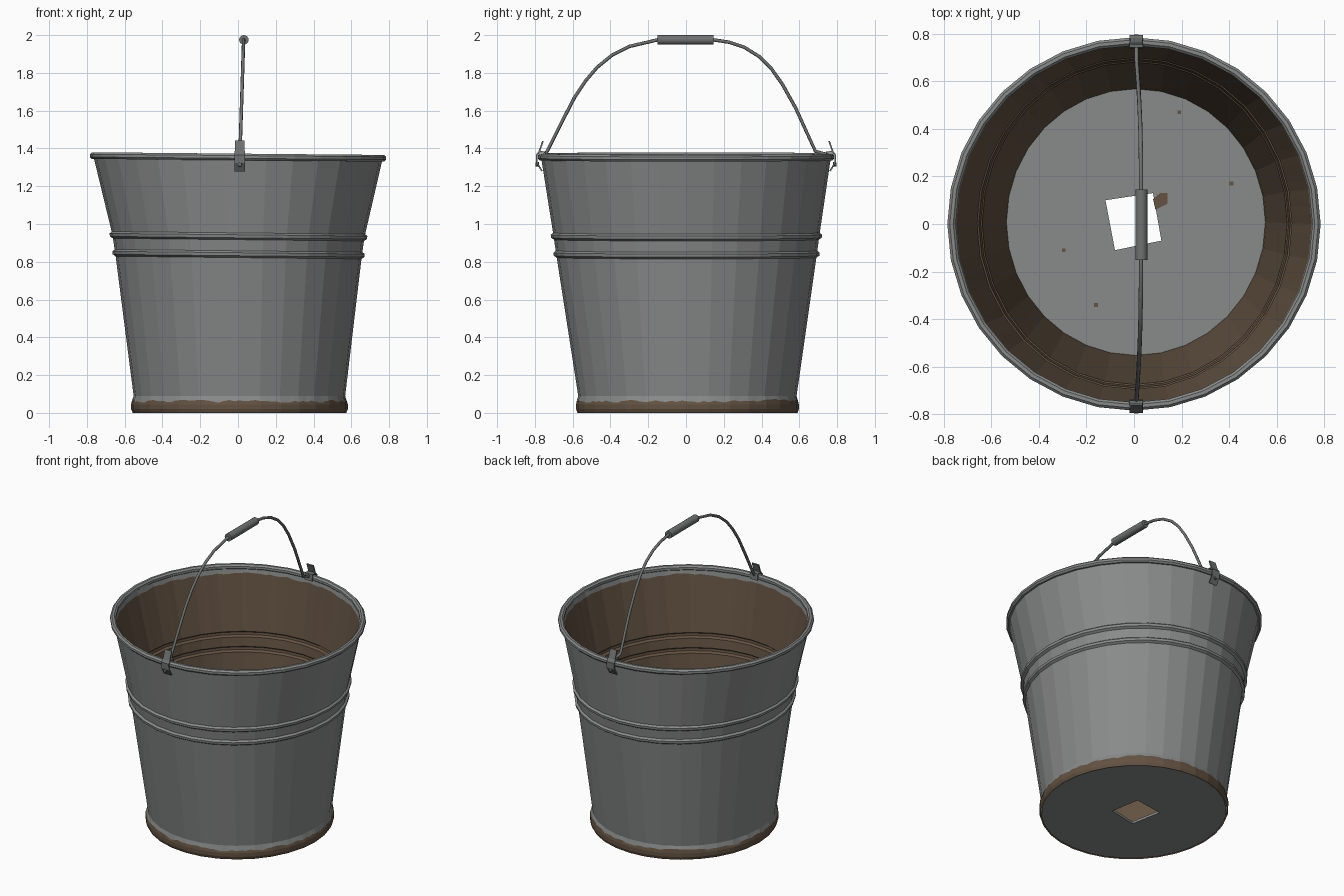
import bpy, bmesh, math, random
from mathutils import Vector, Matrix

if "Cube" in bpy.data.objects:
    bpy.data.objects.remove(bpy.data.objects["Cube"])
random.seed(4)

def mat(name, c):
    m = bpy.data.materials.new(name)
    m.diffuse_color = (*c, 1)
    m.use_nodes = True
    m.node_tree.nodes["Principled BSDF"].inputs["Base Color"].default_value = m.diffuse_color
    return m

GREY = mat("galvanised_grey", (.25, .26, .255))
RUST = mat("rust_brown", (.125, .085, .055))
DARK = mat("dark_metal", (.16, .165, .165))

def finish(name, bm, mats, recalc=True):
    if recalc:
        bmesh.ops.recalc_face_normals(bm, faces=bm.faces)
    me = bpy.data.meshes.new(name)
    bm.to_mesh(me)
    bm.free()
    for m in mats:
        me.materials.append(m)
    ob = bpy.data.objects.new(name, me)
    bpy.context.collection.objects.link(ob)
    return ob

SIDES, SUB = 32, 4
N = SIDES * SUB

def gon(i):
    """Point on a unit 32-gon whose sides are split in four."""
    k, f = divmod(i % N, SUB)
    a, b = 2 * math.pi * k / SIDES, 2 * math.pi * (k + 1) / SIDES
    f /= SUB
    return (math.cos(a) * (1 - f) + math.cos(b) * f, math.sin(a) * (1 - f) + math.sin(b) * f)

def lathe(name, rows, bands, mats, closed=False):
    """rows: (z, rx, ry, jag amount); bands: material index of each strip."""
    bm = bmesh.new()
    rings = []
    for z, rx, ry, jag in rows:
        ring, h = [], 0
        for i in range(N):
            x, y = gon(i)
            h = h * .6 + random.uniform(-jag, jag) * .8
            zz = z + h - (.007 * x if z > .8 else 0)
            off = .008 * max(0, 1 - z / 1.3)
            ring.append(bm.verts.new((rx * x + off, ry * y + off, zz)))
        rings.append(ring)
    pairs = list(zip(rings, rings[1:] + rings[:1])) if closed else list(zip(rings, rings[1:]))
    for s, (a, b) in enumerate(pairs):
        for i in range(N):
            j = (i + 1) % N
            bm.faces.new((a[i], a[j], b[j], b[i])).material_index = bands[s]
    return finish(name, bm, mats, recalc=closed)

# bucket wall: outside going up, inside going down, with two pressed beads
KEYS = [(.0, .565, .583), (.02, .574, .59), (.045, .574, .59), (.09, .56, .578),
        (.84, .653, .69), (.94, .668, .704), (1.345, .764, .766)]

def radii(z):
    for (z0, a0, b0), (z1, a1, b1) in zip(KEYS, KEYS[1:]):
        if z <= z1:
            f = (z - z0) / (z1 - z0)
            return a0 + (a1 - a0) * f, b0 + (b1 - b0) * f

def row(z, inset=0, jag=0):
    rx, ry = radii(z)
    return (z, rx - inset, ry - inset, jag)

def bead(zc, inset):
    return [row(zc - .018, inset), row(zc - .008, inset - .014),
            row(zc + .008, inset - .014), row(zc + .018, inset)]

outer = [row(0), row(.02), row(.045), row(.062, 0, .008), row(.09)]
outer += bead(.84, 0) + bead(.935, 0) + [row(1.345)]
inner = [row(1.345, .01), row(1.315, .01, .008)] + bead(.935, .01)[::-1] + bead(.84, .01)[::-1]
inner += [row(.09, .01), row(.02, .03)]
bands = [1, 1, 1] + [0] * (len(outer) - 3) + [0] + [1] * (len(inner) - 2)
lathe("bucket_wall", outer + inner, bands, [GREY, RUST])

# rolled rim
rim = []
for k in range(8):
    t = 2 * math.pi * (k + .5) / 8
    r = .767 + .019 * math.cos(t)
    rim.append((1.355 + .019 * math.sin(t), r, r, 0))
lathe("rolled_rim", rim, [0] * 8, [GREY], closed=True)

# floor plate with a square hole, corners shared out over the 32 sides
corners = [Vector(c) for c in ((.115, -.07), (.08, .13), (-.12, .1), (-.08, -.11))]
bm = bmesh.new()
loops = []
for z in (.004, .02):
    out, hole = [], []
    for k in range(SIDES):
        a = 2 * math.pi * (k - 3) / SIDES
        out.append(bm.verts.new((.56 * math.cos(a) + .008, .577 * math.sin(a) + .008, z)))
        s, f = divmod(k, 8)
        p = corners[s].lerp(corners[(s + 1) % 4], f / 8)
        hole.append(bm.verts.new((p.x, p.y, z)))
    loops += [out, hole]
for a, b in ((0, 1), (2, 3), (0, 2), (1, 3)):
    for i in range(SIDES):
        j = (i + 1) % SIDES
        bm.faces.new((loops[a][i], loops[a][j], loops[b][j], loops[b][i]))
finish("floor_plate", bm, [GREY])

# rust flake beside the hole and tiny pits
def plate(name, pts, z):
    bm = bmesh.new()
    f = bm.faces.new([bm.verts.new((x, y, z)) for x, y in pts])
    top = bmesh.ops.extrude_face_region(bm, geom=[f])
    bmesh.ops.translate(bm, vec=(0, 0, .004), verts=[v for v in top['geom'] if isinstance(v, bmesh.types.BMVert)])
    finish(name, bm, [RUST])

plate("rust_flake", [(.09, .06), (.14, .085), (.14, .13), (.11, .13), (.08, .105)], .02)
for x, y in ((.19, .47), (.41, .17), (-.295, -.11), (-.16, -.34)):
    plate("rust_pit", [(x - .008, y - .008), (x + .008, y - .008), (x + .008, y + .008), (x - .008, y + .008)], .02)

# handle brackets: bent straps over the rim, with an upright tab and a rivet
def strap(name, path, half, side):
    bm = bmesh.new()
    rows = []
    for k, p in enumerate(path):
        a, b = Vector(path[max(k - 1, 0)]), Vector(path[min(k + 1, len(path) - 1)])
        d = (b - a).normalized()
        n = Vector((d.y, -d.x)) * .004
        rows.append([bm.verts.new((.01 + sx * half, side * (p[0] + s * n.x), p[1] + s * n.y))
                     for sx, s in ((-1, -1), (1, -1), (1, 1), (-1, 1))])
    for a, b in zip(rows, rows[1:]):
        for i in range(4):
            bm.faces.new((a[i], a[(i + 1) % 4], b[(i + 1) % 4], b[i]))
    bm.faces.new(rows[0])
    bm.faces.new(rows[-1])
    finish(name, bm, [DARK])

for side in (-1, 1):
    strap("bracket_strap", [(.762, 1.28), (.79, 1.325), (.791, 1.365), (.778, 1.382),
                            (.745, 1.382), (.741, 1.34)], .028, side)
    strap("bracket_tab", [(.782, 1.37), (.757, 1.44)], .025, side)
    bm = bmesh.new()
    bmesh.ops.create_cone(bm, cap_ends=True, segments=10, radius1=.013, radius2=.01, depth=.02,
                          matrix=Matrix.Translation((.01, side * .787, 1.315)) @ Matrix.Rotation(-side * math.pi / 2, 4, 'X'))
    finish("bracket_rivet", bm, [DARK])

# wire handle
def wire(name, pts, radius, res=2):
    cu = bpy.data.curves.new(name, 'CURVE')
    cu.dimensions = '3D'
    cu.bevel_depth = radius
    cu.bevel_resolution = res
    cu.use_fill_caps = True
    sp = cu.splines.new('POLY')
    sp.points.add(len(pts) - 1)
    for p, c in zip(sp.points, pts):
        p.co = (*c, 1)
    cu.materials.append(DARK)
    ob = bpy.data.objects.new(name, cu)
    bpy.context.collection.objects.link(ob)

YZ = [(-.755, 1.36), (-.735, 1.385), (-.66, 1.535), (-.59, 1.67), (-.53, 1.76), (-.47, 1.83), (-.39, 1.895),
      (-.3, 1.94), (-.15, 1.975), (.145, 1.975), (.23, 1.962), (.31, 1.935), (.39, 1.885), (.45, 1.825),
      (.51, 1.74), (.58, 1.615), (.685, 1.385), (.755, 1.365)]
wire("wire_handle", [(.01 + .02 * (z - 1.36) / .62, y, z) for y, z in YZ], .009)

# hand grip
bm = bmesh.new()
bmesh.ops.create_cone(bm, cap_ends=True, segments=16, radius1=.025, radius2=.025, depth=.295,
                      matrix=Matrix.Translation((.031, -.003, 1.975)) @ Matrix.Rotation(math.pi / 2, 4, 'X'))
grip = finish("hand_grip", bm, [DARK])
bpy.context.view_layer.objects.active = grip
grip.select_set(True)
bpy.ops.object.shade_smooth_by_angle()
